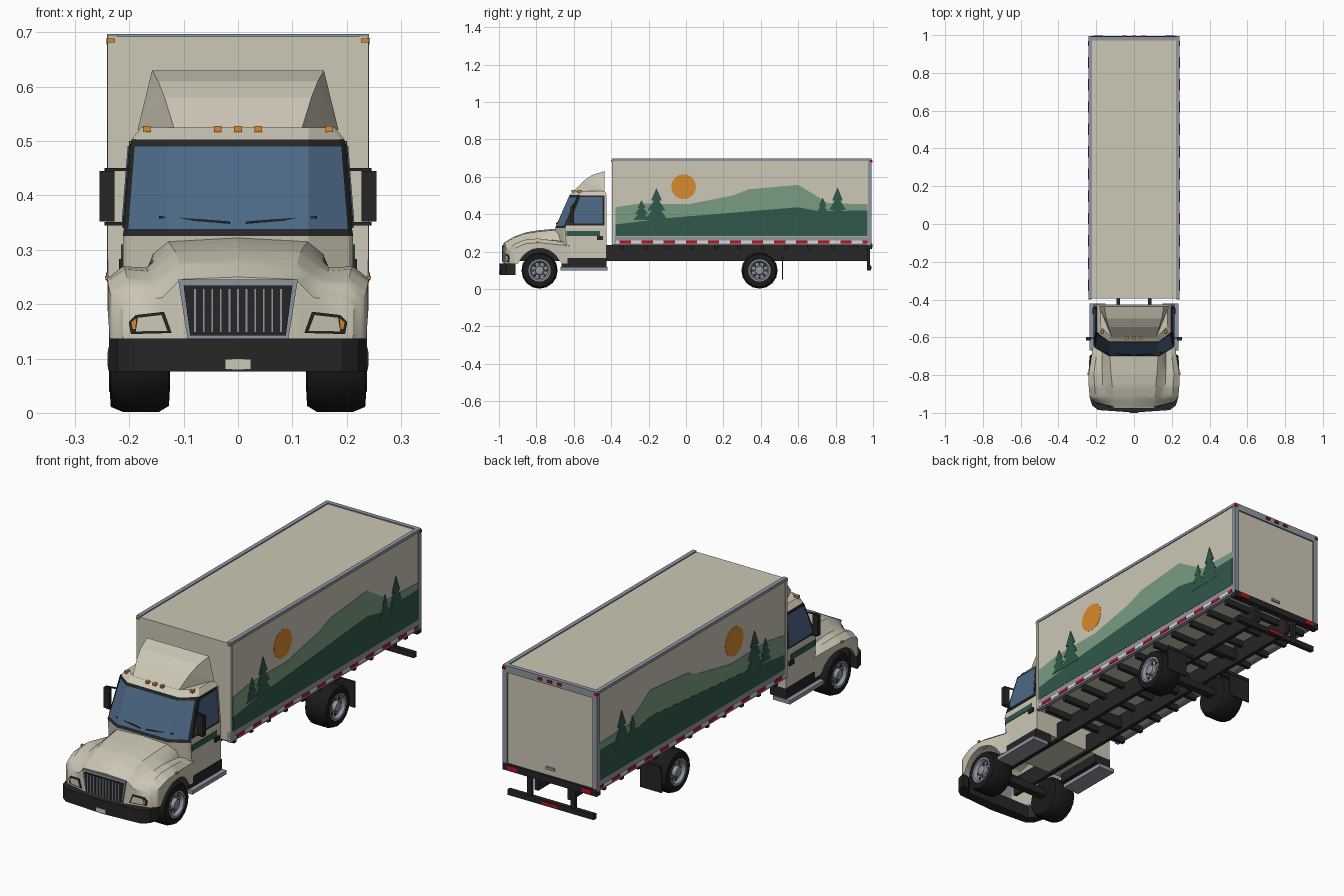
import bpy, bmesh, math
from mathutils import Vector

old = bpy.data.objects.get("Cube")
if old:
    bpy.data.objects.remove(old)


def material(name, r, g, b):
    m = bpy.data.materials.new(name)
    col = [(c / 255) ** 2.2 for c in (r, g, b)] + [1]
    m.use_nodes = True
    m.diffuse_color = col
    m.node_tree.nodes["Principled BSDF"].inputs["Base Color"].default_value = col
    return m


cream = material("cream paint", 203, 198, 180)
black = material("black trim", 42, 42, 42)
rubber = material("tyre rubber", 32, 32, 32)
glass = material("blue glass", 78, 104, 133)
metal = material("grey metal", 143, 148, 160)
amber = material("amber", 215, 137, 50)
red = material("red", 185, 25, 35)
forest = material("dark green", 52, 88, 76)
meadow = material("light green", 121, 155, 129)
white = material("white tape", 215, 215, 212)


def add(name, verts, faces, mats, mirror=False, rule=None, smooth=False):
    """Make a mesh object; mirror repeats it across x."""
    verts, faces = [tuple(v) for v in verts], [tuple(f) for f in faces]
    mats = mats if isinstance(mats, list) else [mats]
    slots = [rule(i) if rule else 0 for i in range(len(faces))]
    if mirror:
        n = len(verts)
        verts += [(-x, y, z) for x, y, z in verts]
        faces += [tuple(i + n for i in reversed(f)) for f in faces]
        slots += slots
    me = bpy.data.meshes.new(name)
    me.from_pydata(verts, [], faces)
    for m in mats:
        me.materials.append(m)
    for p, s in zip(me.polygons, slots):
        p.material_index = s
    bm = bmesh.new()
    bm.from_mesh(me)
    bmesh.ops.recalc_face_normals(bm, faces=bm.faces)
    bm.to_mesh(me)
    bm.free()
    ob = bpy.data.objects.new(name, me)
    bpy.context.collection.objects.link(ob)
    if smooth:
        bpy.ops.object.select_all(action="DESELECT")
        ob.select_set(True)
        bpy.context.view_layer.objects.active = ob
        bpy.ops.object.shade_smooth_by_angle(angle=math.radians(32))
    return ob


def panel(name, pts, out, mat, mirror=False):
    """Flat outline given thickness along the vector out."""
    n = len(pts)
    verts = [Vector(p) for p in pts]
    verts += [v + Vector(out) for v in verts]
    faces = [range(n), range(2 * n - 1, n - 1, -1)]
    faces += [(i, (i + 1) % n, (i + 1) % n + n, i + n) for i in range(n)]
    return add(name, verts, faces, mat, mirror)


def box(name, x, y, z, mat, mirror=False):
    pts = [(x[0], y[0], z[0]), (x[1], y[0], z[0]), (x[1], y[1], z[0]), (x[0], y[1], z[0])]
    return panel(name, pts, (0, 0, z[1] - z[0]), mat, mirror)


def rod(name, a, b, r, mat, mirror=False):
    a, b = Vector(a), Vector(b)
    u = (b - a).orthogonal().normalized() * r
    v = (b - a).normalized().cross(u)
    return panel(name, [a + u, a + v, a - u, a - v], b - a, mat, mirror)


def lathe(name, profile, y, z, mat, sides=16):
    """Spin (radius, x) points about a wheel axis, on both sides."""
    verts = [(x, y + r * math.sin(k * math.tau / sides), z + r * math.cos(k * math.tau / sides))
             for r, x in profile for k in range(sides)]
    faces = [(j * sides + k, j * sides + (k + 1) % sides, (j + 1) * sides + (k + 1) % sides, (j + 1) * sides + k)
             for j in range(len(profile) - 1) for k in range(sides)]
    faces += [range(sides), range(len(verts) - sides, len(verts))]
    return add(name, verts, faces, mat, True, smooth=True)


# Cargo box with rails and frame
FRONT, BACK, SIDE = -0.395, 0.985, 0.237
box("cargo_box", (-SIDE, SIDE), (FRONT, BACK), (0.24, 0.692), cream)
box("top_rail", (0.222, 0.241), (FRONT, 0.99), (0.684, 0.697), metal, True)
box("lower_rail", (0.22, 0.24), (FRONT, 0.99), (0.235, 0.282), metal, True)
box("corner_post", (0.23, 0.2405), (FRONT, FRONT + 0.012), (0.24, 0.69), cream, True)
box("rear_post", (0.218, 0.241), (0.972, 0.992), (0.24, 0.69), metal, True)
box("rear_header", (-0.24, 0.24), (0.972, 0.992), (0.665, 0.697), metal)
box("rear_sill", (-0.24, 0.24), (0.965, 0.995), (0.215, 0.245), black)
box("door_latch", (-0.022, 0.022), (0.985, 0.991), (0.272, 0.284), metal)
box("reflective_tape", (0.24, 0.2415), (-0.375, 0.97), (0.244, 0.258), white, True)
for i in range(12):
    y = -0.355 + i * 0.118
    box("red_tape", (0.24, 0.243), (y, min(y + 0.06, 0.97)), (0.244, 0.258), red, True)

# Side landscape built from thin plates
hills = [(-0.377, 0.437), (-0.25, 0.457), (0.01, 0.453), (0.25, 0.5), (0.334, 0.533), (0.6, 0.557), (0.76, 0.459), (0.97, 0.453)]
woods = [(-0.377, 0.345), (-0.1, 0.379), (0.6, 0.437), (0.71, 0.416), (0.97, 0.42)]


def mural(name, pts, depth, mat):
    panel(name, [(SIDE, y, z) for y, z in pts], (depth, 0, 0), mat, True)


ground = [(0.97, 0.283), (-0.377, 0.283)]
mural("mural_sun", [(-0.013 + 0.066 * math.cos(a * math.tau / 32), 0.547 + 0.066 * math.sin(a * math.tau / 32))
                    for a in range(32)], 0.001, amber)
mural("mural_hills", hills + ground, 0.002, meadow)
mural("mural_woods", woods + ground, 0.003, forest)
for y, top, half in [(-0.238, 0.475, 0.043), (-0.158, 0.54, 0.06), (0.73, 0.49, 0.042), (0.81, 0.544, 0.057)]:
    h = top - 0.37
    edge = [(0, top), (half * 0.5, top - h * 0.4), (half * 0.25, top - h * 0.4), (half * 0.8, top - h * 0.7),
            (half * 0.4, top - h * 0.7), (half, 0.37)]
    mural("mural_tree", [(y + d, z) for d, z in edge] + [(y - d, z) for d, z in edge[:0:-1]], 0.004, forest)

# Chassis
box("frame_rail", (0.075, 0.093), (-0.93, 0.97), (0.15, 0.235), black, True)
for i in range(11):
    y = -0.35 + i * 0.125
    box("floor_beam", (-0.225, 0.225), (y, y + 0.018), (0.212, 0.24), black)
for y in (-0.9, -0.6, -0.2, 0.2, 0.6):
    box("frame_tie", (-0.08, 0.08), (y, y + 0.025), (0.165, 0.215), black)
box("rear_guard_post", (0.1, 0.122), (0.968, 0.984), (0.11, 0.225), black, True)
box("rear_guard_bar", (-0.22, 0.22), (0.968, 0.988), (0.1, 0.125), black)
box("guard_reflector", (-0.04, 0.04), (0.986, 0.991), (0.106, 0.119), red)
box("tail_light", (0.165, 0.215), (0.99, 0.998), (0.221, 0.24), red, True)
box("rear_top_corner_light", (0.226, 0.242), (0.98, 0.995), (0.678, 0.69), red, True)
for x in (-0.05, 0, 0.05):
    box("rear_top_light", (x - 0.01, x + 0.01), (0.99, 0.998), (0.677, 0.688), red)
box("front_corner_light", (0.226, 0.241), (-0.4, -0.385), (0.681, 0.689), amber, True)
box("mud_flap", (0.128, 0.237), (0.512, 0.518), (0.05, 0.16), black, True)
box("flap_hanger", (0.09, 0.235), (0.51, 0.52), (0.155, 0.17), black, True)

# Wheels
for place, y in (("front", -0.783), ("rear", 0.393)):
    z = 0.099
    lathe(place + "_tyre", [(0.05, 0.125), (0.086, 0.127), (0.097, 0.145), (0.097, 0.212), (0.088, 0.234), (0.06, 0.236), (0.055, 0.215)], y, z, rubber)
    lathe(place + "_rim", [(0.06, 0.2), (0.06, 0.237), (0.052, 0.237), (0.044, 0.222), (0.026, 0.222), (0.022, 0.238), (0.012, 0.24)], y, z, metal)
    for k in range(8):
        a = k * math.tau / 8
        c = Vector((0.218, y + 0.036 * math.sin(a), z + 0.036 * math.cos(a)))
        rod(place + "_rim_hole", c, c + Vector((0.006, 0, 0)), 0.008, black, True)
    rod(place + "_axle", (-0.15, y, z + 0.01), (0.15, y, z + 0.01), 0.025, black)

# Cab: stacked outlines, glazed on the front
layers = [(0.16, -0.685, 0.212, -0.425), (0.325, -0.7, 0.212, -0.425), (0.338, -0.695, 0.21, -0.425),
          (0.49, -0.628, 0.198, -0.425), (0.503, -0.622, 0.196, -0.425), (0.525, -0.59, 0.178, -0.435)]
verts, faces = [], []
for z, f, w, b in layers:
    half = [(0.13, f), (w - 0.008, f + 0.042), (w, f + 0.053), (w, b)]
    verts += [(-x, y, z) for x, y in half[::-1]] + [(x, y, z) for x, y in half]
for j in range(5):
    faces += [(j * 8 + i, j * 8 + (i + 1) % 8, j * 8 + 8 + (i + 1) % 8, j * 8 + 8 + i) for i in range(8)]
faces += [range(8), range(40, 48)]


def cab_rule(i):
    level, edge = divmod(i, 8)
    if level == 2 and edge in (2, 3, 4):
        return 1
    return 2 if level in (1, 2, 3) and 1 <= edge <= 5 else 0


add("cab", verts, faces, [cream, glass, black], rule=cab_rule)


def door(name, pts, depth, mat):
    panel(name, [(0.21 - max(0, z - 0.338) * 0.079, y, z) for y, z in pts], (depth, 0, 0), mat, True)


door("window_frame", [(-0.638, 0.34), (-0.574, 0.5), (-0.437, 0.5), (-0.437, 0.34)], 0.003, black)
door("side_window", [(-0.622, 0.35), (-0.566, 0.491), (-0.447, 0.491), (-0.447, 0.35)], 0.005, glass)
door("door_stripe", [(-0.64, 0.283), (-0.64, 0.31), (-0.46, 0.31), (-0.46, 0.283)], 0.005, forest)
door("door_handle", [(-0.477, 0.262), (-0.477, 0.283), (-0.445, 0.283), (-0.445, 0.262)], 0.009, black)
rod("wiper", (0.015, -0.693, 0.35), (0.145, -0.68, 0.36), 0.003, black, True)
box("mirror", (0.227, 0.255), (-0.618, -0.598), (0.352, 0.445), black, True)
for z in (0.348, 0.448):
    rod("mirror_arm", (0.2, -0.6, z), (0.245, -0.608, z), 0.004, black, True)
for x, y in ((0, -0.612), (0.037, -0.612), (-0.037, -0.612), (0.168, -0.58), (-0.168, -0.58)):
    box("roof_light", (x - 0.007, x + 0.007), (y, y + 0.018), (0.517, 0.528), amber)
box("step_box", (0.13, 0.215), (-0.665, -0.425), (0.118, 0.165), black, True)
box("step_plate", (0.15, 0.236), (-0.67, -0.42), (0.1, 0.118), metal, True)

# Roof fairing
curve = [(0.118, -0.6, 0.525), (0.135, -0.545, 0.58), (0.147, -0.5, 0.61), (0.158, -0.437, 0.63)]
verts = [(s * x, y, z) for x, y, z in curve for s in (1, -1)] + [(0.185, -0.437, 0.52), (-0.185, -0.437, 0.52)]
faces = [(2 * i, 2 * i + 1, 2 * i + 3, 2 * i + 2) for i in range(3)]
faces += [(2 * i + s, 2 * i + 2 + s, 8 + s) for i in range(3) for s in (0, 1)] + [(6, 7, 9, 8)]
add("roof_fairing", verts, faces, cream)

# Hood and fenders: half sections swept along y, with wheel arches
keys = [(-0.62, [(0, 0.328), (0.13, 0.32), (0.157, 0.295), (0.17, 0.25), (0.19, 0.245), (0.213, 0.23)]),
        (-0.7, [(0, 0.322), (0.128, 0.315), (0.157, 0.29), (0.17, 0.26), (0.2, 0.258), (0.225, 0.238)]),
        (-0.79, [(0, 0.314), (0.122, 0.307), (0.153, 0.28), (0.168, 0.268), (0.212, 0.27), (0.24, 0.248)]),
        (-0.86, [(0, 0.302), (0.115, 0.296), (0.147, 0.27), (0.165, 0.26), (0.208, 0.264), (0.24, 0.242)]),
        (-0.92, [(0, 0.28), (0.108, 0.275), (0.135, 0.253), (0.16, 0.24), (0.202, 0.24), (0.234, 0.215)]),
        (-0.97, [(0, 0.25), (0.1, 0.246), (0.112, 0.24), (0.14, 0.212), (0.185, 0.207), (0.212, 0.19)])]
verts, count = [], 25
for i in range(count):
    y = -0.62 - 0.35 * i / (count - 1)
    k = next(k for k in range(5) if y >= keys[k + 1][0] - 1e-6)
    (ya, pa), (yb, pb) = keys[k], keys[k + 1]
    t = (y - ya) / (yb - ya)
    sec = [Vector(p).lerp(Vector(q), t) for p, q in zip(pa, pb)]
    arch = 0.1 + math.sqrt(max(0, 0.117 ** 2 - (y + 0.783) ** 2))
    sec.append(Vector((sec[-1].x, max(arch, 0.137))))
    back = 0.25 * max(0, min(1, (-y - 0.92) / 0.05))
    verts += [(p.x, y + back * max(0, p.x - 0.1), p.y) for p in sec]
faces = [(i * 7 + j, i * 7 + j + 1, i * 7 + j + 8, i * 7 + j + 7) for i in range(count - 1) for j in range(6)]
last = (count - 1) * 7
verts += [(x, y, 0.137) for x, y, z in verts[last:last + 6]]
faces += [(last + j, last + j + 1, last + j + 8, last + j + 7) for j in range(5)]
add("hood", verts, faces, cream, True, smooth=True)
box("fender_light", (0.238, 0.245), (-0.8, -0.785), (0.245, 0.252), amber, True)


# Grille, headlights and bumper
def trapezoid(name, top, zt, low, zb, y, mat):
    panel(name, [(-top, y, zt), (top, y, zt), (low, y, zb), (-low, y, zb)], (0, -0.008, 0), mat)


trapezoid("grille_frame", 0.11, 0.245, 0.093, 0.137, -0.969, metal)
trapezoid("grille", 0.1, 0.234, 0.088, 0.142, -0.972, black)
for i in range(11):
    x = (i - 5) * 0.0158
    box("grille_bar", (x - 0.0025, x + 0.0025), (-0.984, -0.978), (0.148, 0.229), metal)


def lamp(name, pts, depth, mat):
    panel(name, [(x, -0.97 + 0.25 * (x - 0.1), z) for x, z in pts], (0, -depth, 0), mat, True)


lamp("headlight_frame", [(0.122, 0.147), (0.136, 0.186), (0.188, 0.18), (0.201, 0.167), (0.197, 0.145)], 0.004, black)
lamp("headlight", [(0.13, 0.151), (0.141, 0.18), (0.184, 0.175), (0.188, 0.15)], 0.006, cream)
lamp("turn_signal", [(0.189, 0.154), (0.187, 0.174), (0.196, 0.167), (0.194, 0.154)], 0.006, amber)
plan = [(0.19, -0.985), (0.222, -0.96), (0.236, -0.912), (0.2, -0.915), (0.17, -0.945)]
outline = [(0, -0.998)] + plan + [(-x, y) for x, y in plan[::-1]]
panel("front_bumper", [(x, y, 0.076) for x, y in outline], (0, 0, 0.061), black)
box("number_plate", (-0.024, 0.024), (-1.0, -0.994), (0.08, 0.099), cream)
